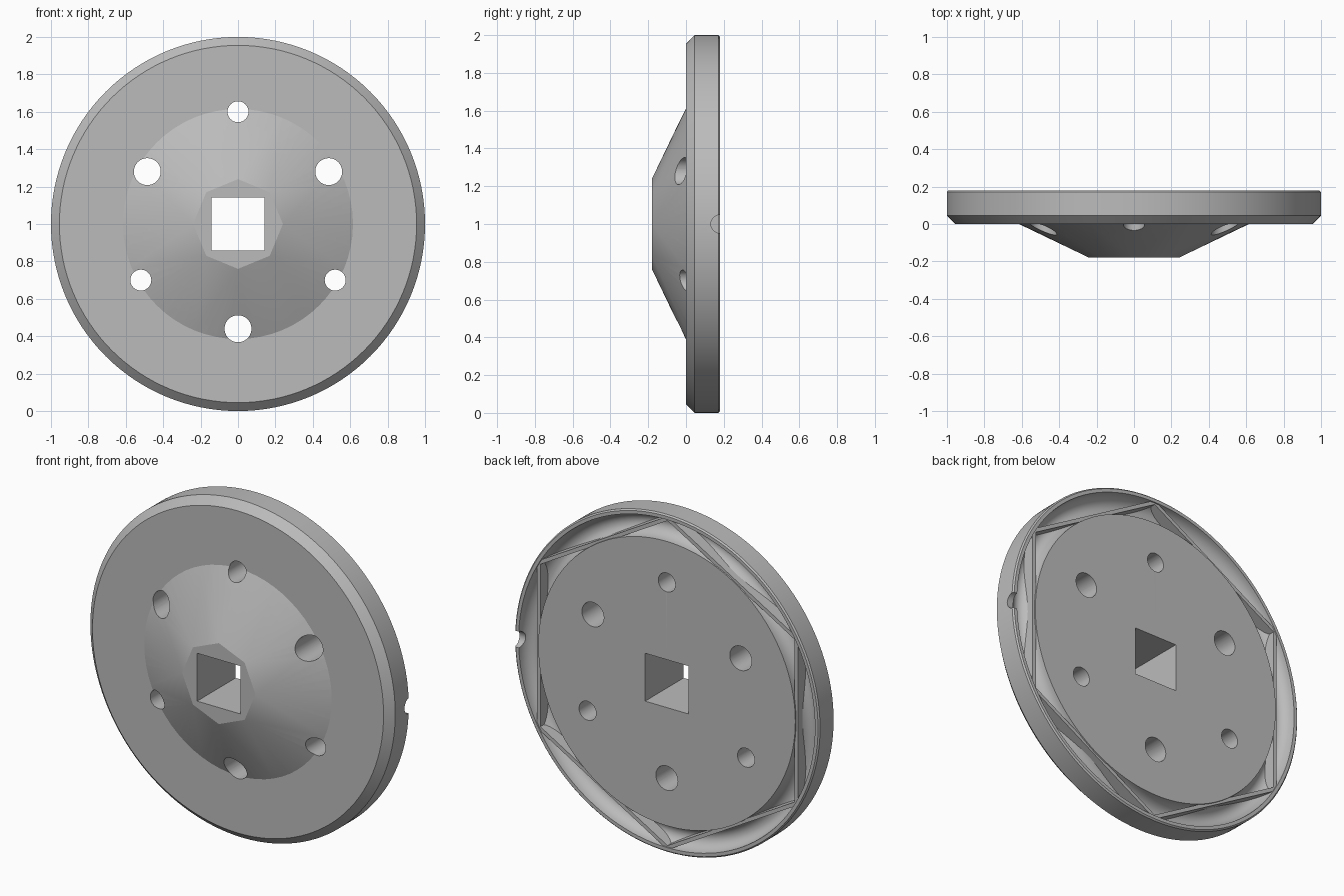
import bpy, bmesh, math
from mathutils import Matrix, Vector

old = bpy.data.objects.get("Cube")
if old:
    bpy.data.objects.remove(old, do_unlink=True)

grey = bpy.data.materials.new("plain_grey")
grey.use_nodes = True
colour = (0.5, 0.5, 0.5, 1)
grey.diffuse_color = colour
grey.node_tree.nodes["Principled BSDF"].inputs["Base Color"].default_value = colour

MID = 1.0      # height of the hub axis
BACK = 0.18    # y of the back face


def make_object(name, bm):
    bmesh.ops.recalc_face_normals(bm, faces=bm.faces)
    mesh = bpy.data.meshes.new(name)
    bm.to_mesh(mesh)
    bm.free()
    mesh.materials.append(grey)
    obj = bpy.data.objects.new(name, mesh)
    bpy.context.collection.objects.link(obj)
    return obj


def ring(radius, y, sides):
    return [(radius * math.cos(math.tau * i / sides), y,
             MID + radius * math.sin(math.tau * i / sides)) for i in range(sides)]


def lathe(name, profile, steps=128):
    bm = bmesh.new()
    verts = [bm.verts.new((r, y, MID)) for r, y in profile]
    edges = [bm.edges.new(pair) for pair in zip(verts, verts[1:])]
    bmesh.ops.spin(bm, geom=verts + edges, cent=(0, 0, MID), axis=(0, 1, 0),
                   angle=math.tau, steps=steps)
    bmesh.ops.remove_doubles(bm, verts=bm.verts, dist=0.0002)
    return make_object(name, bm)


def combine(target, other, operation):
    mod = target.modifiers.new(operation.lower(), "BOOLEAN")
    mod.operation = operation
    mod.solver = "EXACT"
    mod.object = other
    bpy.context.view_layer.objects.active = target
    bpy.ops.object.modifier_apply(modifier=mod.name)
    bpy.data.objects.remove(other, do_unlink=True)


def cylinder_cutter(centre, radius, length, axis):
    bm = bmesh.new()
    turn = Vector((0, 0, 1)).rotation_difference(Vector(axis)).to_matrix().to_4x4()
    bmesh.ops.create_cone(bm, cap_ends=True, segments=40, radius1=radius, radius2=radius,
                          depth=length, matrix=Matrix.Translation(centre) @ turn)
    return make_object("cutter", bm)


# Round plate with a chamfered front edge and a rounded ring groove in the back
inner, outer, depth = 0.843, 0.972, 0.08
groove = []
for i in range(15):
    a = math.pi * i / 14
    groove.append(((inner + outer) / 2 + (outer - inner) / 2 * math.cos(a),
                   BACK - depth * math.sin(a)))
plate = lathe("wheel_plate", [(0, 0), (0.955, 0), (1, 0.045), (1, 0.172), (0.992, BACK)]
              + groove + [(0, BACK)])

# Raised front hub: octagon blending into a circle
bm = bmesh.new()
for p in ring(0.24, -0.18, 8) + ring(0.615, 0, 64) + ring(0.615, 0.05, 64):
    bm.verts.new(p)
bmesh.ops.convex_hull(bm, input=bm.verts)
combine(plate, make_object("hub", bm), "UNION")

# Bolt holes, alternating large and small
for i in range(6):
    a = math.radians(30 + 60 * i)
    large = i % 2 == 0
    dist, radius = (0.56, 0.072) if large else (0.6, 0.056)
    centre = (dist * math.cos(a), 0, MID + dist * math.sin(a))
    combine(plate, cylinder_cutter(centre, radius, 1, (0, 1, 0)), "DIFFERENCE")

# Square axle hole
bm = bmesh.new()
bmesh.ops.create_cube(bm, size=1, matrix=Matrix.Translation((0, 0, MID))
                      @ Matrix.Diagonal((0.284, 1, 0.284, 1)))
combine(plate, make_object("cutter", bm), "DIFFERENCE")

# Small notch through the rim on the left side
combine(plate, cylinder_cutter((1, BACK, MID), 0.048, 0.1, (1, 0, 0)), "DIFFERENCE")

# Six straight ribs forming a hexagon inside the groove
bm = bmesh.new()
for i in range(6):
    spin = Matrix.Rotation(math.radians(60 * i), 4, "Y")
    place = Matrix.Translation((0, 0, MID)) @ spin @ Matrix.Translation((0.845, BACK - 0.052, 0))
    bmesh.ops.create_cube(bm, size=1, matrix=place @ Matrix.Diagonal((0.022, 0.09, 0.972, 1)))
ribs = make_object("groove_ribs", bm)

# Smooth curved surfaces, crisp edges
bpy.ops.object.select_all(action="DESELECT")
plate.select_set(True)
bpy.context.view_layer.objects.active = plate
bpy.ops.object.shade_smooth_by_angle(angle=math.radians(22))
